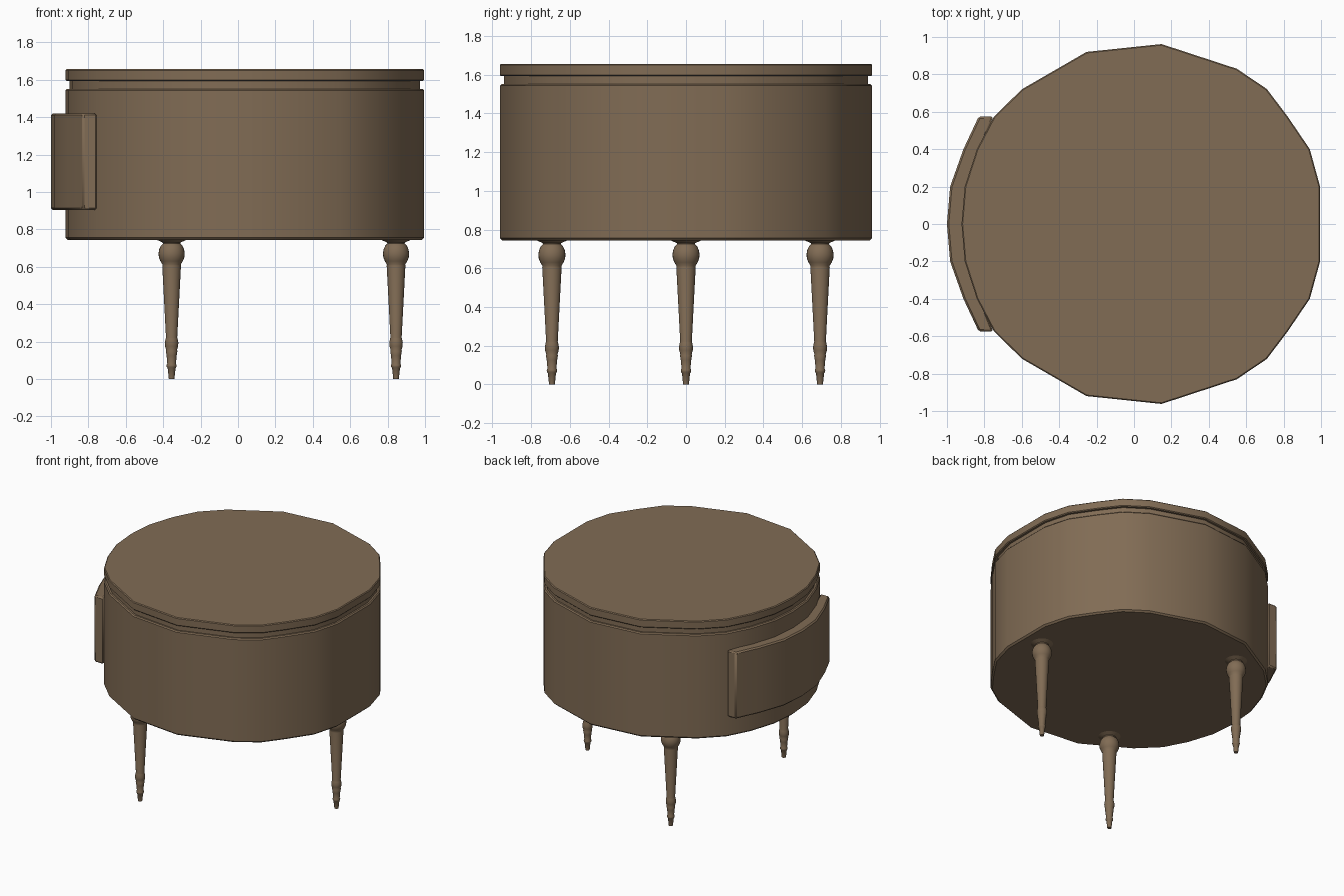
import bpy, bmesh, math
from mathutils import Matrix

if "Cube" in bpy.data.objects:
    bpy.data.objects.remove(bpy.data.objects["Cube"])

wood = bpy.data.materials.new("brown wood")
wood.diffuse_color = (0.22, 0.15, 0.09, 1)
wood.use_nodes = True
wood.node_tree.nodes["Principled BSDF"].inputs["Base Color"].default_value = wood.diffuse_color


def finish(name, bm, angle=35):
    bmesh.ops.recalc_face_normals(bm, faces=bm.faces)
    me = bpy.data.meshes.new(name)
    bm.to_mesh(me)
    bm.free()
    me.materials.append(wood)
    me.shade_smooth()
    me.set_sharp_from_angle(angle=math.radians(angle))
    ob = bpy.data.objects.new(name, me)
    bpy.context.collection.objects.link(ob)
    return ob


def skin(name, rings, angle=35):
    """Join closed rings of points with quads and cap both ends."""
    bm = bmesh.new()
    loops = [[bm.verts.new(p) for p in r] for r in rings]
    n = len(loops[0])
    for a, b in zip(loops, loops[1:]):
        for i in range(n):
            j = (i + 1) % n
            bm.faces.new((a[i], a[j], b[j], b[i]))
    bm.faces.new(loops[0][::-1])
    bm.faces.new(loops[-1])
    return finish(name, bm, angle)


# Faceted plan outline: upper half, mirrored in y
half = [(0.995, 0.20), (0.94, 0.40), (0.82, 0.577), (0.71, 0.722), (0.55, 0.83),
        (0.147, 0.962), (-0.254, 0.92), (-0.60, 0.72), (-0.75, 0.572),
        (-0.84, 0.40), (-0.905, 0.20)]
outline = half + [(-0.922, 0)] + [(x, -y) for x, y in reversed(half)]
CX = 0.035


def plan(inset, z):
    k = 1 - inset / 0.96
    return [(CX + (x - CX) * k, y * k, z) for x, y in outline]


# Drum body, recessed groove and lid
skin("drum_body", [plan(i, z) for i, z in
     [(0.012, 0.743), (0, 0.755), (0, 1.543), (0.008, 1.551)]])
skin("lid_recess", [plan(0.021, 1.545), plan(0.021, 1.60)])
skin("lid", [plan(i, z) for i, z in
     [(0.006, 1.593), (0, 1.599), (0, 1.650), (0.006, 1.656)]])

# Curved drawer front following the left side of the drum
outer = [(-0.83, 0.575), (-0.912, 0.40), (-0.983, 0.20), (-1.0, 0)]
inner = [(-0.752, 0.575), (-0.82, 0.40), (-0.885, 0.20), (-0.90, 0)]
outer += [(x, -y) for x, y in outer[-2::-1]]
inner += [(x, -y) for x, y in inner[-2::-1]]
loop = outer + inner[::-1]
drawer = skin("drawer_front", [[(x, y, z) for x, y in loop] for z in (0.904, 1.42)])
bevel = drawer.modifiers.new("soft edges", "BEVEL")
bevel.width = 0.01
bevel.segments = 1
bevel.limit_method = 'ANGLE'
bevel.angle_limit = math.radians(40)

# Turned leg profile: (radius, height)
profile = [(0.015, 0), (0.021, 0.058), (0.026, 0.064), (0.027, 0.074), (0.023, 0.082),
           (0.027, 0.125), (0.031, 0.150), (0.029, 0.155), (0.035, 0.175),
           (0.036, 0.195), (0.032, 0.215), (0.030, 0.222), (0.050, 0.605),
           (0.049, 0.612), (0.060, 0.630), (0.068, 0.650), (0.070, 0.670),
           (0.067, 0.692), (0.058, 0.712), (0.046, 0.724), (0.048, 0.730),
           (0.085, 0.746)]
SIDES = 24
for k, name in enumerate(("right_leg", "back_left_leg", "front_left_leg")):
    a = k * math.tau / 3
    cx, cy = 0.045 + 0.8 * math.cos(a), 0.8 * math.sin(a)
    skin(name, [[(cx + r * math.cos(math.tau * i / SIDES),
                  cy + r * math.sin(math.tau * i / SIDES), z)
                 for i in range(SIDES)] for r, z in profile], 40)
